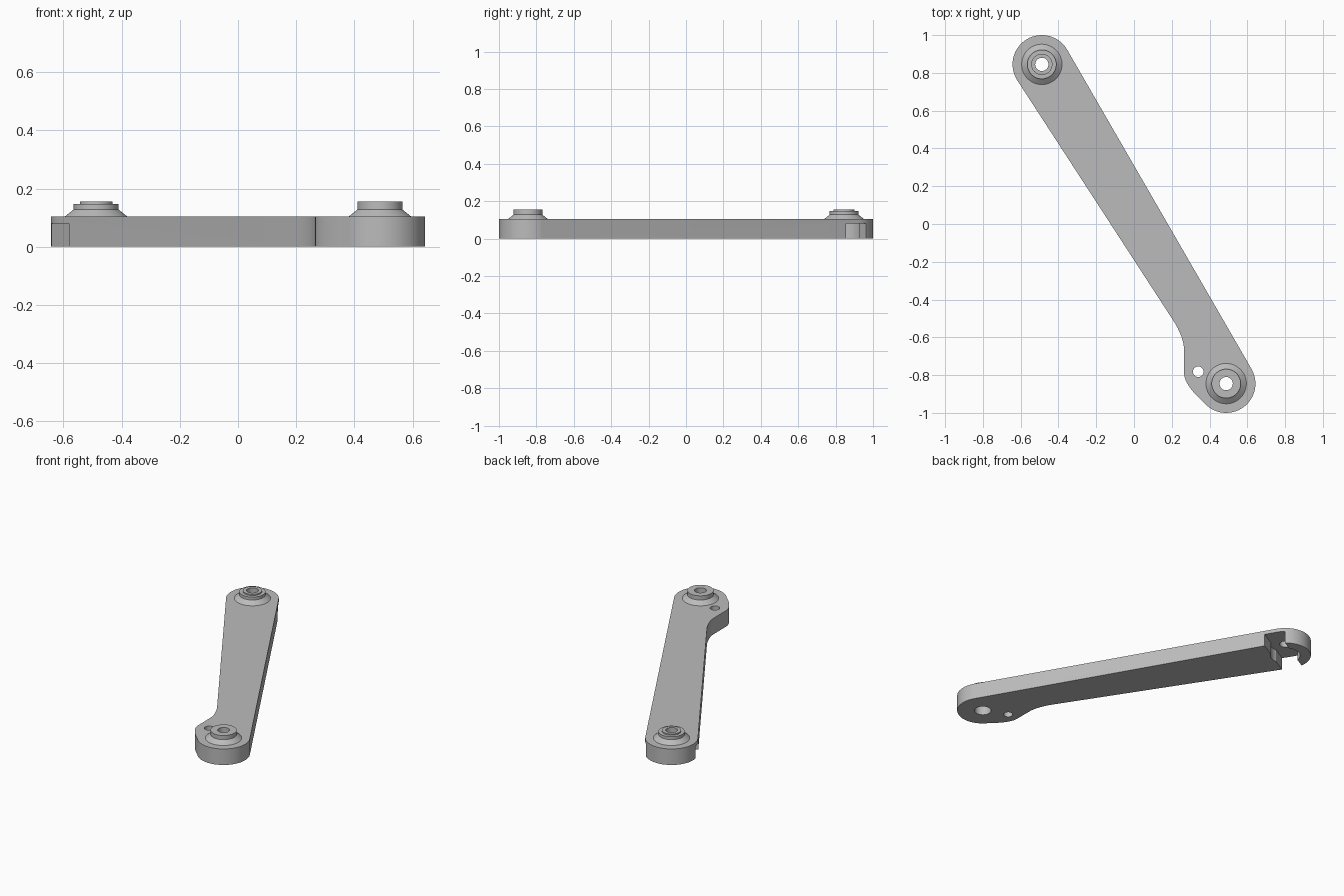
import bpy, bmesh
from math import sin, cos, radians, pi
from mathutils import Vector

cube = bpy.data.objects.get("Cube")
if cube:
    bpy.data.objects.remove(cube, do_unlink=True)

grey = bpy.data.materials.new("plain grey")
grey.use_nodes = True
colour = (0.5, 0.5, 0.5, 1)
grey.diffuse_color = colour
grey.node_tree.nodes["Principled BSDF"].inputs["Base Color"].default_value = colour

PIVOT = Vector((-0.488, 0.845))      # slotted end
HEEL = Vector((0.488, -0.845))       # eared end
RADIUS, THICK, BORE = 0.155, 0.104, 0.035
ALONG = radians(120)                 # direction from heel to pivot


def make_object(name, bm):
    bmesh.ops.recalc_face_normals(bm, faces=bm.faces)
    mesh = bpy.data.meshes.new(name)
    bm.to_mesh(mesh)
    bm.free()
    mesh.materials.append(grey)
    obj = bpy.data.objects.new(name, mesh)
    bpy.context.collection.objects.link(obj)
    return obj


def arc(centre, radius, start, end, steps):
    angles = [radians(start + (end - start) * i / steps) for i in range(steps + 1)]
    return [centre + radius * Vector((cos(a), sin(a))) for a in angles]


def bezier(p0, p1, p2, p3, steps=10):
    pts = [Vector(p) for p in (p0, p1, p2, p3)]
    out = []
    for i in range(steps + 1):
        t = i / steps
        s = 1 - t
        out.append(s**3 * pts[0] + 3*s*s*t * pts[1] + 3*s*t*t * pts[2] + t**3 * pts[3])
    return out


def prism(name, outline, low, high):
    bm = bmesh.new()
    face = bm.faces.new([bm.verts.new((p.x, p.y, low)) for p in outline])
    top = bmesh.ops.extrude_face_region(bm, geom=[face])["geom"]
    verts = [v for v in top if isinstance(v, bmesh.types.BMVert)]
    bmesh.ops.translate(bm, verts=verts, vec=(0, 0, high - low))
    return make_object(name, bm)


def lathe(name, centre, profile):
    bm = bmesh.new()
    verts = [bm.verts.new((centre.x + r, centre.y, z)) for r, z in profile]
    edges = [bm.edges.new(pair) for pair in zip(verts, verts[1:])]
    bmesh.ops.spin(bm, geom=verts + edges, cent=(centre.x, centre.y, 0),
                   axis=(0, 0, 1), angle=2 * pi, steps=48)
    bmesh.ops.remove_doubles(bm, verts=bm.verts, dist=0.0002)
    return make_object(name, bm)


def activate(obj):
    bpy.ops.object.select_all(action='DESELECT')
    obj.select_set(True)
    bpy.context.view_layer.objects.active = obj


def cut(obj, cutter):
    cutter.hide_render = True
    mod = obj.modifiers.new("cut", 'BOOLEAN')
    mod.operation = 'DIFFERENCE'
    mod.solver = 'EXACT'
    mod.object = cutter
    activate(obj)
    bpy.ops.object.modifier_apply(modifier=mod.name)
    bpy.data.objects.remove(cutter, do_unlink=True)


def drill(obj, centre, radius, low, high):
    cut(obj, prism("drill", arc(centre, radius, 0, 352.5, 47), low, high))


# Arm: rounded ends, slightly tapered, with a flared ear beside the heel
outline = arc(PIVOT, RADIUS, 30, 213, 32)
outline += bezier((0.206, -0.508), (0.25, -0.575), (0.265, -0.63), (0.265, -0.67))
outline += bezier((0.265, -0.79), (0.265, -0.84), (0.32, -0.9), (0.365, -0.94))
outline += arc(HEEL, RADIUS, 223, 390, 30)
arm = prism("arm", outline, 0, THICK)

# Holes through the heel, the ear and the pivot
drill(arm, HEEL, BORE, -0.1, 0.3)
drill(arm, HEEL, 0.05, -0.1, 0.08)
drill(arm, Vector((0.34, -0.782)), 0.028, -0.1, 0.3)
drill(arm, PIVOT, BORE, -0.1, 0.3)

# Underside pocket at the pivot: cross slot plus round seat
u = Vector((cos(ALONG), sin(ALONG)))
v = Vector((u.y, -u.x))
corners = [(-0.076, -0.3), (0.052, -0.3), (0.052, 0.3), (-0.076, 0.3)]
cut(arm, prism("slot", [PIVOT + t * u + s * v for t, s in corners], -0.1, 0.08))
drill(arm, PIVOT, 0.09, -0.1, 0.08)

# Raised collars around both bores
base = [(BORE, THICK), (0.107, THICK), (0.077, 0.128)]
heel_collar = lathe("heel_collar", HEEL,
                    base + [(0.077, 0.155), (BORE, 0.155), (BORE, THICK)])
pivot_collar = lathe("pivot_collar", PIVOT,
                     base + [(0.077, 0.147), (0.056, 0.147), (0.056, 0.155),
                             (BORE, 0.155), (BORE, THICK)])

for obj in (arm, heel_collar, pivot_collar):
    activate(obj)
    bpy.ops.object.shade_smooth_by_angle(angle=radians(30))
